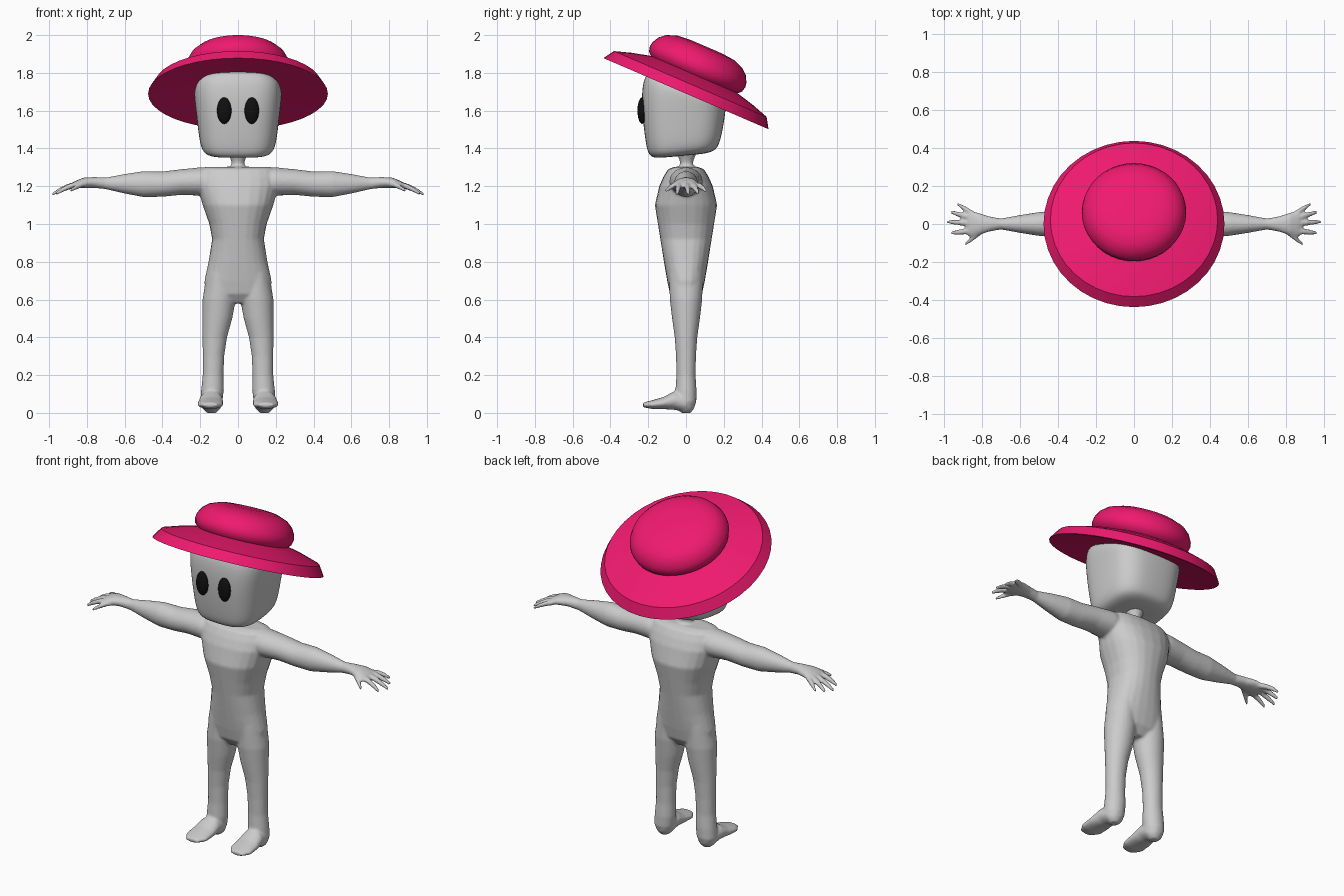
import bpy, bmesh, math
from mathutils import Vector, Matrix

if "Cube" in bpy.data.objects:
    bpy.data.objects.remove(bpy.data.objects["Cube"])


def spow(v, p):
    return math.copysign(abs(v) ** p, v)


def loft(bm, axis, rings, n=2.0, seg=24):
    """Skin rings (centre, ra, rb, slope) lying across the given axis, with capped ends."""
    loops = []
    for ring in rings:
        (cx, cy, cz), ra, rb = ring[:3]
        slope = ring[3] if len(ring) > 3 else 0
        loop = []
        for i in range(seg):
            t = 2 * math.pi * i / seg
            a = ra * spow(math.cos(t), 2 / n)
            b = rb * spow(math.sin(t), 2 / n)
            off = {'x': (0, a, b), 'y': (a, 0, b), 'z': (a, b, slope * b)}[axis]
            loop.append(bm.verts.new(Vector((cx, cy, cz)) + Vector(off)))
        loops.append(loop)
    for p, q in zip(loops, loops[1:]):
        for i in range(seg):
            j = (i + 1) % seg
            bm.faces.new((p[i], p[j], q[j], q[i]))
    bm.faces.new(loops[0])
    bm.faces.new(loops[-1])


def finish(bm, name, color=None, smooth=True):
    bmesh.ops.recalc_face_normals(bm, faces=bm.faces)
    me = bpy.data.meshes.new(name)
    bm.to_mesh(me)
    bm.free()
    for p in me.polygons:
        p.use_smooth = smooth
    ob = bpy.data.objects.new(name, me)
    bpy.context.collection.objects.link(ob)
    if color:
        mat = bpy.data.materials.new(name + "_colour")
        mat.diffuse_color = color
        mat.use_nodes = True
        mat.node_tree.nodes["Principled BSDF"].inputs["Base Color"].default_value = mat.diffuse_color
        me.materials.append(mat)
    return ob


# Body: torso, neck, limbs and fingers overlapped, then fused by a voxel remesh
bm = bmesh.new()
torso = [(1.303, .17, .06), (1.29, .20, .095), (1.25, .212, .12), (1.2, .215, .142),
         (1.1, .187, .165), (1.0, .152, .149), (.92, .137, .136), (.8, .156, .117),
         (.7, .178, .10), (.63, .175, .085), (.58, .09, .05)]
loft(bm, 'z', [((0, 0, z), a, b) for z, a, b in torso], 2.3)
neck = [(1.27, .07), (1.30, .042), (1.32, .034), (1.34, .038), (1.38, .055)]
loft(bm, 'z', [((0, .003, z), r, r) for z, r in neck])

leg = [(.74, .095, .07, .09), (.6, .1, .088, .086), (.5, .109, .079, .074), (.4, .123, .065, .06),
       (.3, .13, .057, .053), (.2, .132, .055, .051), (.12, .135, .06, .056),
       (.06, .14, .058, .055), (.02, .14, .045, .04), (0, .14, .025, .025)]
foot = [(.045, .14, .06, .03, .035), (0, .14, .052, .058, .05), (-.06, .142, .066, .062, .05),
        (-.12, .145, .052, .068, .032), (-.18, .147, .044, .068, .023), (-.228, .148, .042, .04, .012)]
arm = [(.1, 1.22, .08, .075), (.2, 1.225, .088, .075), (.3, 1.222, .077, .068), (.4, 1.211, .069, .067),
       (.5, 1.211, .063, .069), (.6, 1.213, .047, .052), (.7, 1.215, .029, .031),
       (.76, 1.22, .04, .029), (.82, 1.218, .06, .027), (.865, 1.207, .068, .019), (.885, 1.2, .055, .01)]
fingers = [((.84, .05, 1.208), (.93, .105, 1.175)), ((.85, .03, 1.212), (.965, .063, 1.162)),
           ((.85, .003, 1.212), (.985, .012, 1.156)), ((.85, -.035, 1.21), (.965, -.048, 1.16)),
           ((.79, -.03, 1.215), (.89, -.107, 1.175))]
for s in (-1, 1):
    loft(bm, 'z', [((s * x, 0, z), a, b) for z, x, a, b in leg])
    loft(bm, 'y', [((s * x, y, z), a, b) for y, x, z, a, b in foot])
    loft(bm, 'x', [((s * x, 0, z), a, b) for x, z, a, b in arm])
    for base, tip in fingers:
        b, t = Vector(base), Vector(tip)
        rings = []
        for f, r in ((0, .015), (.4, .016), (.75, .0135), (1, .009)):
            c = b.lerp(t, f) + Vector((0, 0, .008 * math.sin(math.pi * f)))
            rings.append(((s * c.x, c.y, c.z), r, r))
        loft(bm, 'x', rings, seg=12)
body = finish(bm, "body")
rm = body.modifiers.new("fuse", 'REMESH')
rm.mode = 'VOXEL'
rm.voxel_size = .0075
rm.use_smooth_shade = True
sm = body.modifiers.new("soften", 'SMOOTH')
sm.factor = .5
sm.iterations = 6

# Head: rounded block, bottom rising to the back, top sloping under the hat
bm = bmesh.new()
head = [(1.362, .10, 0, .10, .08), (1.368, .165, -.008, .165, .13), (1.395, .193, -.014, .188, .13),
        (1.45, .207, -.012, .203, .1), (1.6, .224, -.012, .224, 0), (1.69, .237, -.011, .224, -.2),
        (1.735, .224, -.005, .2, -.43), (1.76, .1, 0, .1, -.43)]
loft(bm, 'z', [((0, y, z), a, b, k) for z, a, y, b, k in head], 3.0)
ob = finish(bm, "head")
ob.modifiers.new("round", 'SUBSURF').levels = 2
ob.modifiers["round"].render_levels = 2

# Eyes
for s, side in ((-1, "right"), (1, "left")):
    bm = bmesh.new()
    bmesh.ops.create_uvsphere(bm, u_segments=32, v_segments=16, radius=1)
    bmesh.ops.transform(bm, verts=bm.verts, matrix=Matrix.Translation((s * .073, -.232, 1.6))
                        @ Matrix.Diagonal((.038, .025, .07, 1)))
    finish(bm, side + "_eye", (.005, .005, .005, 1))

# Hat: turned crown and brim, tipped back
bm = bmesh.new()
hat = [(.09, .271), (.165, .264), (.22, .243), (.252, .215), (.271, .18), (.275, .155), (.268, .127),
       (.25, .11), (.35, .085), (.44, .056), (.476, 0), (.455, 0), (.26, .03)]
loft(bm, 'z', [((0, 0, h), r, r) for r, h in hat], seg=40)
bmesh.ops.transform(bm, verts=bm.verts, matrix=Matrix.Translation((0, 0, 1.69))
                    @ Matrix.Rotation(math.radians(-23.3), 4, 'X'))
hat_ob = finish(bm, "hat", (.87, .01, .16, 1))
bpy.ops.object.select_all(action='DESELECT')
hat_ob.select_set(True)
bpy.context.view_layer.objects.active = hat_ob
bpy.ops.object.shade_smooth_by_angle(angle=math.radians(35))
